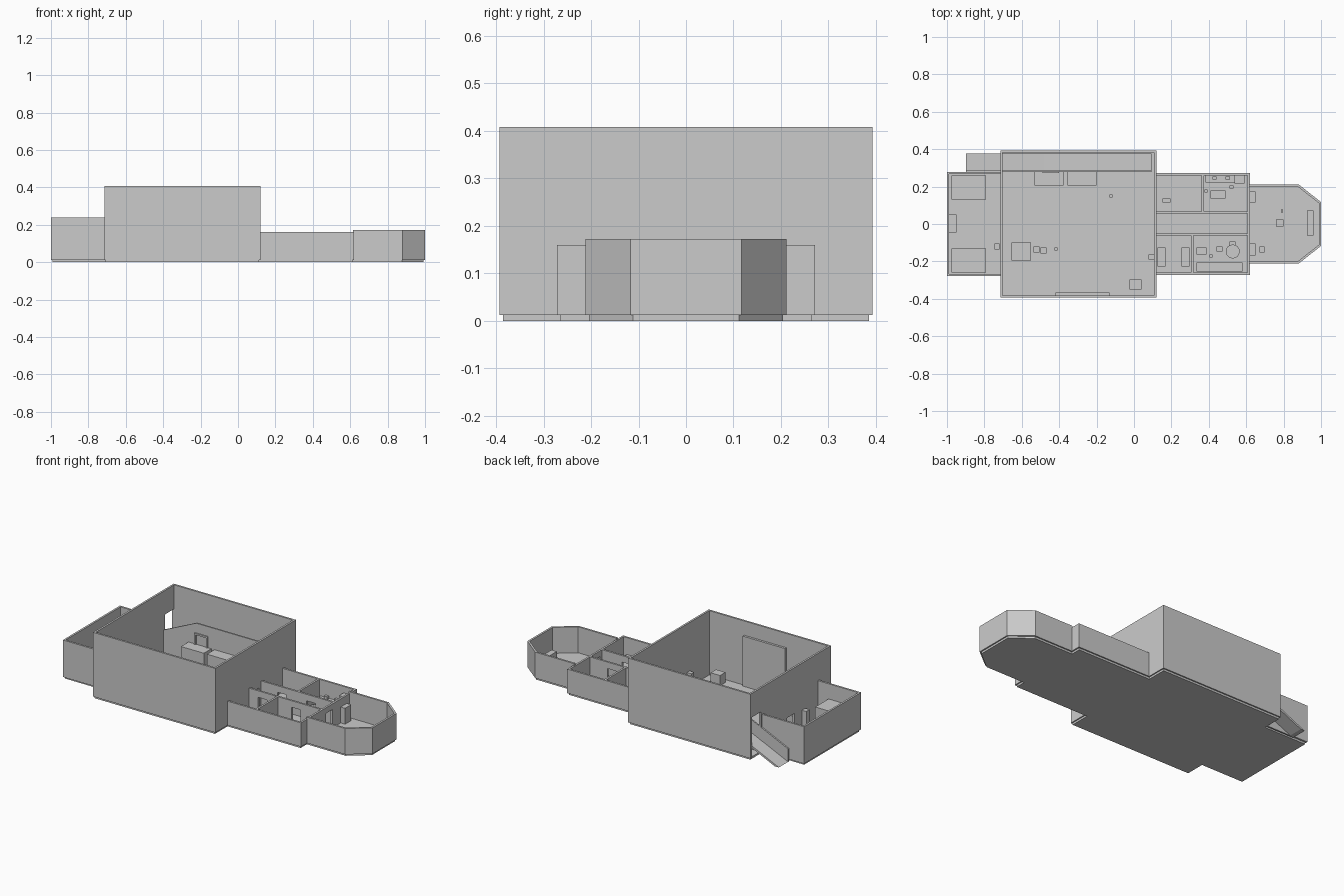
import bpy, bmesh, math

FLOOR = 0.012   # top of the deck
T = 0.012       # wall thickness


def prism(name, pts, axis, lo, hi):
    """Extrude a 2D outline along an axis between lo and hi."""
    place = {'x': lambda u, v: (lo, u, v), 'y': lambda u, v: (u, lo, v), 'z': lambda u, v: (u, v, lo)}[axis]
    shift = [(hi - lo) if a == axis else 0 for a in 'xyz']
    bm = bmesh.new()
    face = bm.faces.new([bm.verts.new(place(u, v)) for u, v in pts])
    ext = bmesh.ops.extrude_face_region(bm, geom=[face], use_keep_orig=True)
    bmesh.ops.translate(bm, vec=shift, verts=[g for g in ext['geom'] if isinstance(g, bmesh.types.BMVert)])
    bmesh.ops.recalc_face_normals(bm, faces=bm.faces)
    mesh = bpy.data.meshes.new(name)
    bm.to_mesh(mesh)
    bm.free()
    ob = bpy.data.objects.new(name, mesh)
    bpy.context.collection.objects.link(ob)
    return ob


def box(name, x0, x1, y0, y1, z1, z0=FLOOR):
    return prism(name, [(x0, y0), (x1, y0), (x1, y1), (x0, y1)], 'z', z0, z1)


def wall(name, axis, lo, a, b, top, doors=()):
    """Straight wall facing along axis, from a to b, with (start, end, height) door notches."""
    pts = [(a, FLOOR)]
    for d0, d1, h in doors:
        pts += [(d0, FLOOR), (d0, h), (d1, h), (d1, FLOOR)]
    pts += [(b, FLOOR), (b, top), (a, top)]
    return prism(name, pts, axis, lo, lo + T)


def mirror_y(half):
    return half + [(x, -y) for x, y in reversed(half)]


# Deck plate following the whole outline
prism("deck", mirror_y([(-0.993, 0.267), (-0.708, 0.267), (-0.708, 0.385), (0.113, 0.385), (0.113, 0.264),
                        (0.612, 0.264), (0.612, 0.204), (0.877, 0.204), (0.992, 0.112)]), 'z', 0, FLOOR)

# Outer shells of the rear room, middle cabins and nose
prism("rear_room_shell", [(-0.71, -0.278), (-1, -0.278), (-1, 0.278), (-0.71, 0.278), (-0.71, 0.266),
                          (-0.988, 0.266), (-0.988, -0.266), (-0.71, -0.266)], 'z', FLOOR, 0.24)
for s in (-1, 1):
    box("cabin_side_wall", 0.118, 0.62, *sorted((s * 0.272, s * 0.26)), 0.16)
prism("nose_shell", [(0.614, -0.212), (0.88, -0.212), (1, -0.117), (1, 0.117), (0.88, 0.212), (0.614, 0.212),
                     (0.614, 0.2), (0.876, 0.2), (0.988, 0.111), (0.988, -0.111), (0.876, -0.2), (0.614, -0.2)],
      'z', FLOOR, 0.172)

# Tall hall walls, the rear one with a doorway and a ramp opening
wall("hall_front_wall", 'y', -0.393, -0.714, 0.12, 0.408)
wall("hall_back_wall", 'y', 0.381, -0.714, 0.12, 0.408)
wall("hall_nose_wall", 'x', 0.108, -0.381, 0.381, 0.408, [(-0.03, 0.035, 0.125)])
wall("hall_rear_wall", 'x', -0.714, -0.381, 0.381, 0.408, [(-0.035, 0.035, 0.125), (0.289, 0.378, 0.26)])
box("hall_side_door", -0.42, -0.13, -0.382, -0.367, 0.32)

# Cabin partitions with doorways
wall("corridor_wall_back", 'y', 0.055, 0.12, 0.61, 0.16, [(0.23, 0.29, 0.12), (0.43, 0.49, 0.12)])
wall("corridor_wall_front", 'y', -0.062, 0.12, 0.61, 0.16, [(0.18, 0.24, 0.12), (0.41, 0.47, 0.12)])
wall("cabin_partition_back", 'x', 0.361, 0.067, 0.26, 0.16)
wall("cabin_partition_front", 'x', 0.305, -0.26, -0.062, 0.16)
wall("cabin_end_wall", 'x', 0.608, -0.26, 0.26, 0.16, [(-0.03, 0.035, 0.125)])

# Ramp and gallery along the back wall, with a parapet side
prism("ramp_parapet", [(-0.898, 0), (0.093, 0), (0.093, 0.27), (-0.48, 0.27), (-0.898, 0.08)], 'y', 0.279, 0.288)
prism("ramp_deck", [(-0.898, 0), (-0.87, 0), (-0.475, 0.178), (0.093, 0.178), (0.093, 0.19), (-0.48, 0.19)],
      'y', 0.288, 0.378)
box("gallery_end_block", 0.055, 0.093, 0.288, 0.378, 0.178)

# Rear room fittings
for y in (0.13, -0.26):
    box("engine_block", -0.977, -0.79, y, y + 0.13, 0.15)
box("rear_console", -0.988, -0.95, -0.045, 0.05, 0.09)
box("rear_post", -0.747, -0.718, -0.137, -0.105, 0.12)

# Hall cargo
for x in (-0.533, -0.356):
    box("container", x, x + 0.156, 0.206, 0.279, 0.14)
prism("gallery_hatch_frame", [(-0.49, FLOOR), (-0.49, 0.21), (-0.4, 0.21), (-0.4, FLOOR), (-0.41, FLOOR),
                              (-0.41, 0.2), (-0.48, 0.2), (-0.48, FLOOR)], 'y', 0.272, 0.28)
hall_items = [
    ("workbench", -0.656, -0.55, -0.195, -0.1, 0.07),
    ("crate", -0.538, -0.506, -0.153, -0.12, 0.045),
    ("crate", -0.5, -0.468, -0.158, -0.126, 0.045),
    ("stool", -0.426, -0.41, -0.142, -0.126, 0.04),
    ("marker_post", -0.131, -0.115, 0.142, 0.158, 0.05),
    ("supply_crate", -0.024, 0.04, -0.35, -0.297, 0.075),
    ("wall_locker", 0.078, 0.108, -0.19, -0.163, 0.11),
]
# Cabin furniture
cabin_items = [
    ("desk", 0.153, 0.195, 0.115, 0.136, 0.05),
    ("counter_back", 0.383, 0.538, 0.222, 0.26, 0.06),
    ("tall_cabinet", 0.538, 0.592, 0.217, 0.26, 0.12),
    ("counter_box", 0.42, 0.442, 0.238, 0.254, 0.078),
    ("counter_box", 0.49, 0.512, 0.238, 0.254, 0.078),
    ("table", 0.41, 0.49, 0.137, 0.18, 0.05),
    ("chair", 0.378, 0.394, 0.169, 0.185, 0.035),
    ("chair", 0.511, 0.533, 0.19, 0.206, 0.035),
    ("bunk", 0.126, 0.169, -0.228, -0.126, 0.04),
    ("bunk", 0.254, 0.297, -0.228, -0.126, 0.04),
    ("counter_front", 0.335, 0.581, -0.254, -0.206, 0.06),
    ("cabinet", 0.335, 0.388, -0.163, -0.126, 0.06),
    ("chair", 0.442, 0.474, -0.147, -0.12, 0.035),
    ("chair", 0.404, 0.42, -0.179, -0.163, 0.035),
    ("chair", 0.511, 0.543, -0.12, -0.094, 0.035),
]
# Nose furniture
nose_items = [
    ("locker", 0.62, 0.65, 0.115, 0.174, 0.11),
    ("locker", 0.62, 0.65, -0.169, -0.104, 0.11),
    ("side_seat", 0.672, 0.699, -0.153, -0.12, 0.05),
    ("pilot_seat", 0.758, 0.8, -0.013, 0.024, 0.045),
    ("control_post", 0.785, 0.797, 0.062, 0.078, 0.045),
    ("pilot_console", 0.924, 0.961, -0.062, 0.072, 0.06),
]
for item in hall_items + cabin_items + nose_items:
    box(*item)

# Round table
circle = [(0.528 + 0.037 * math.cos(a * math.tau / 24), -0.147 + 0.037 * math.sin(a * math.tau / 24)) for a in range(24)]
prism("round_table", circle, 'z', FLOOR, 0.05)
